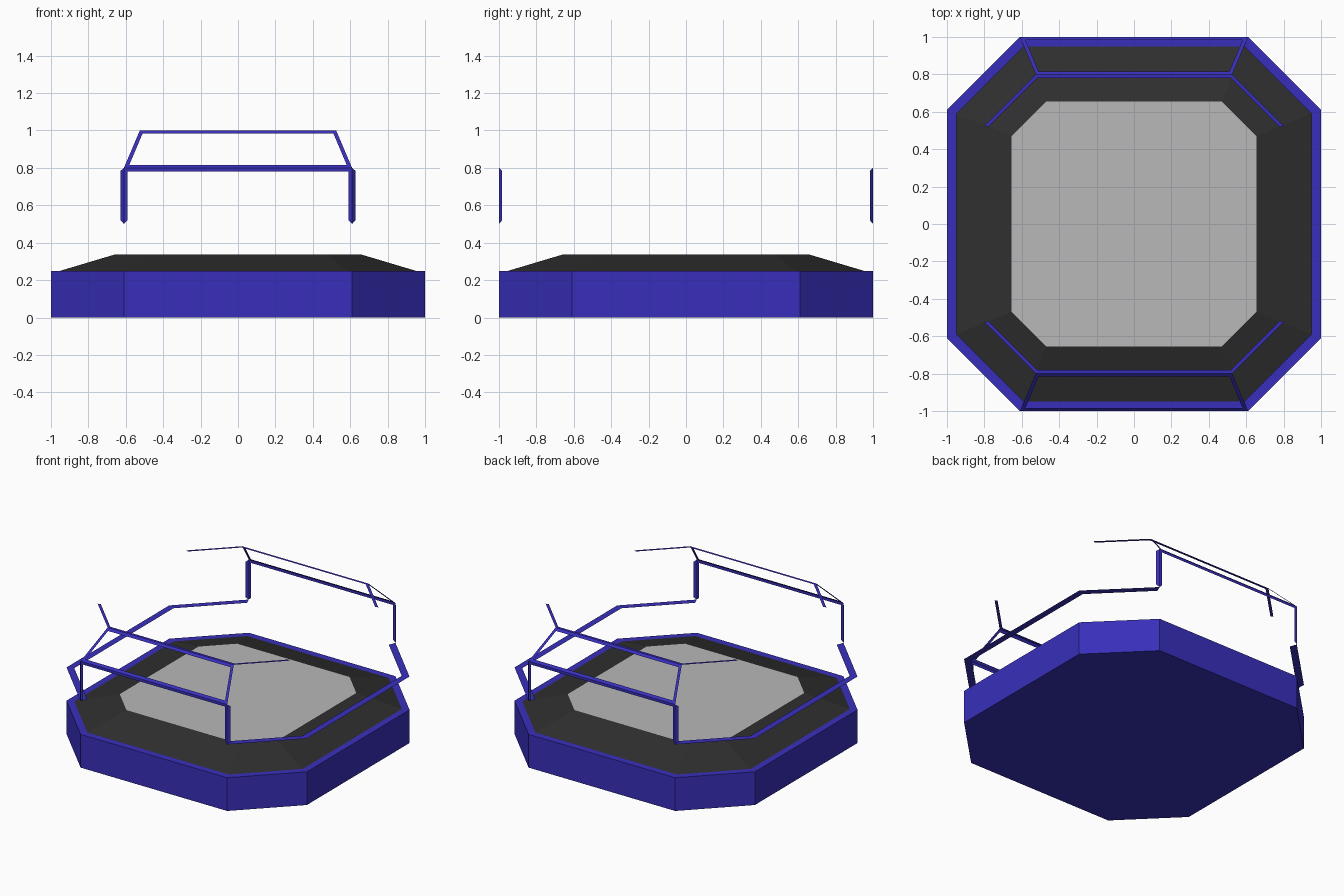
import bpy
from mathutils import Vector

cube = bpy.data.objects.get("Cube")
if cube:
    bpy.data.objects.remove(cube, do_unlink=True)


def material(name, rgb):
    mat = bpy.data.materials.new(name)
    mat.use_nodes = True
    mat.diffuse_color = (*rgb, 1)
    mat.node_tree.nodes["Principled BSDF"].inputs["Base Color"].default_value = (*rgb, 1)
    return mat


BLUE = material("deep_blue", (0.04, 0.028, 0.5))
BLACK = material("charcoal", (0.028, 0.028, 0.028))
GREY = material("light_grey", (0.48, 0.48, 0.48))
MITRE = 0.4142  # corner shift of an octagon edge per unit of inset


def build(name, polygons, mat):
    """Make an object from separate polygons, each facing away from the core."""
    core = Vector((0, 0, 0.1))
    verts, faces = [], []
    for poly in polygons:
        pts = [Vector(p) for p in poly]
        centre = sum(pts, Vector()) / len(pts)
        normal = (pts[1] - pts[0]).cross(pts[2] - pts[0])
        if normal.dot(centre - core) < 0:
            pts.reverse()
        faces.append(range(len(verts), len(verts) + len(pts)))
        verts += pts
    mesh = bpy.data.meshes.new(name)
    mesh.from_pydata(verts, [], [list(f) for f in faces])
    mesh.materials.append(mat)
    obj = bpy.data.objects.new(name, mesh)
    bpy.context.collection.objects.link(obj)
    return obj


def octagon(a, b, z):
    """Octagon with half width a and half side b, starting at the front left."""
    pts = [(b, -a), (a, -b), (a, b), (b, a), (-b, a), (-a, b), (-a, -b), (-b, -a)]
    return [(x, y, z) for x, y in pts]


def strip(outer, inner, closed=False):
    """Quads that join two matching outlines."""
    n = len(outer)
    return [(outer[i], outer[(i + 1) % n], inner[(i + 1) % n], inner[i])
            for i in range(n if closed else n - 1)]


def turned(points, side):
    """Rotate front points to the back when side is -1."""
    return [(x * side, y * side, z) for x, y, z in points]


# Base: walls, underside and flat rim
A, B, RIM = 1.0, 0.61, 0.05
floor, wall_top = octagon(A, B, 0), octagon(A, B, 0.25)
rim_inner = octagon(A - RIM, B - RIM * MITRE, 0.25)
build("base_walls", strip(floor, wall_top, True) + [floor], BLUE)
build("base_rim", strip(wall_top, rim_inner, True), BLUE)

# Raised sloping border and centre panel
panel = octagon(0.655, 0.47, 0.338)
build("sloped_border", strip(rim_inner, panel, True), BLACK)
build("centre_panel", [panel], GREY)

# Flat side rails halfway up, following the rim on each side
outer, inner = octagon(A, B, 0.5), octagon(A - RIM, B - RIM * MITRE, 0.5)
for label, side in (("left", 1), ("right", -1)):
    build(label + "_side_rail",
          strip(turned(outer[:4], side), turned(inner[:4], side)), BLUE)

# Frames at the front and back
W = 0.02
top_outer = octagon(0.8, 0.525, 1.0)
top_inner = octagon(0.8 - W, 0.525 - W * MITRE, 1.0)
path = (6, 7, 0, 1)
for label, side in (("front", 1), ("back", -1)):
    # Upright posts with the crossbar between them
    out = [(-B, -A, 0.5), (-B, -A, 0.8), (B, -A, 0.8), (B, -A, 0.5)]
    inn = [(-B + W, -A, 0.52), (-B + W, -A, 0.78), (B - W, -A, 0.78), (B - W, -A, 0.52)]
    build(label + "_posts_and_crossbar", strip(turned(out, side), turned(inn, side)), BLUE)

    # Post faces folded around the corner
    d = 0.017
    folds = [[(s * B, -A, 0.5), (s * B, -A, 0.8),
              (s * (B + d), -A + d, 0.785), (s * (B + d), -A + d, 0.52)] for s in (-1, 1)]
    build(label + "_post_returns", [turned(f, side) for f in folds], BLUE)

    # Leaning window frame
    out = [(-B, -A, 0.8), (B, -A, 0.8), (0.525, -0.8, 1), (-0.525, -0.8, 1)]
    inn = [(-0.581, -0.984, 0.816), (0.581, -0.984, 0.816),
           (0.51, -0.816, 0.984), (-0.51, -0.816, 0.984)]
    build(label + "_leaning_frame", strip(turned(out, side), turned(inn, side), True), BLUE)

    # Flat top rail with its two diagonal arms
    build(label + "_top_rail", strip(turned([top_outer[i] for i in path], side),
                                     turned([top_inner[i] for i in path], side)), BLUE)
